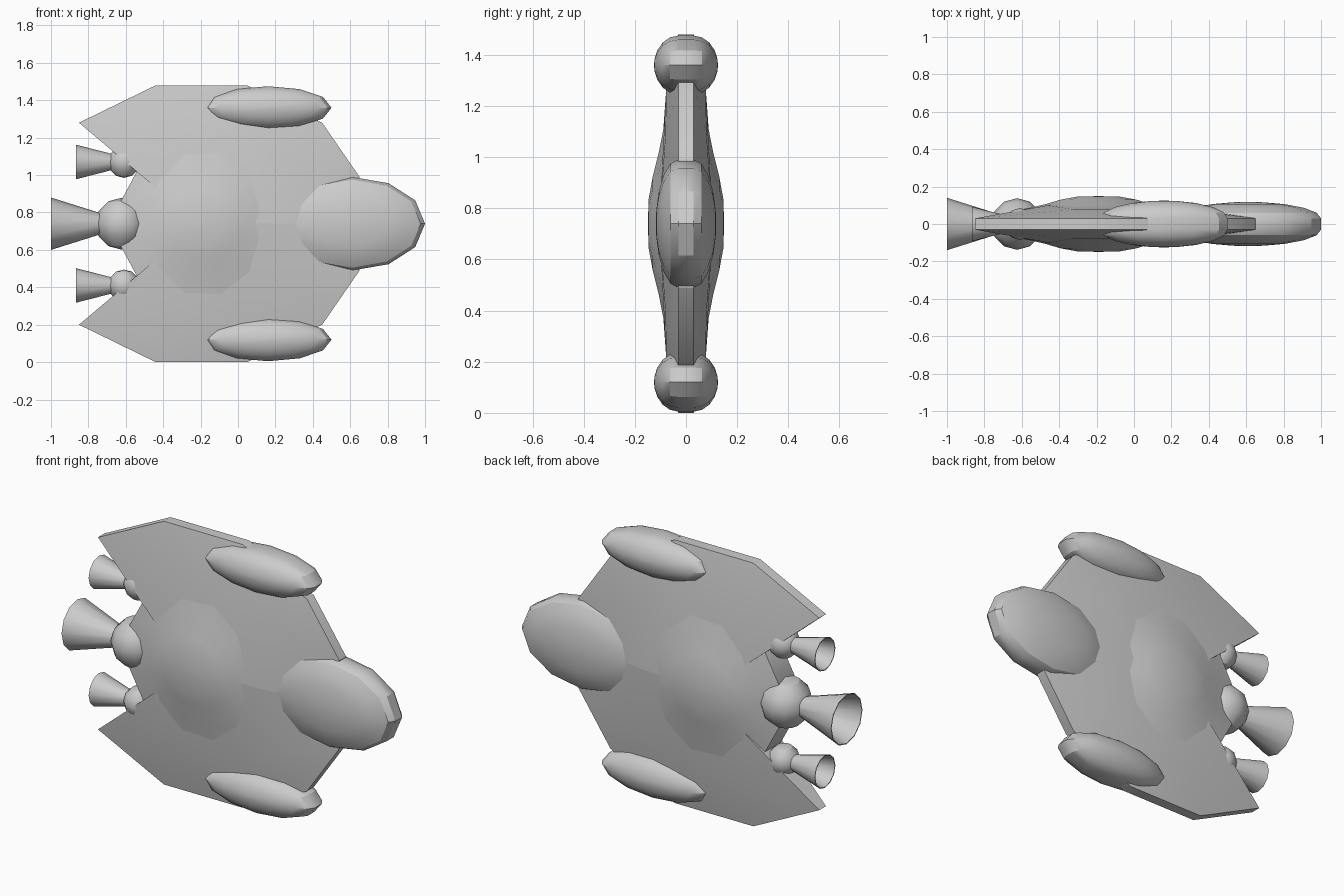
import bpy
import bmesh
from math import cos, sin, pi, radians

cube = bpy.data.objects.get("Cube")
if cube:
    bpy.data.objects.remove(cube, do_unlink=True)

MID = 0.74   # height of the ship's long axis
SIDES = 12

grey = bpy.data.materials.new("hull_grey")
grey.use_nodes = True
grey.diffuse_color = (0.6, 0.6, 0.6, 1)
grey.node_tree.nodes["Principled BSDF"].inputs["Base Color"].default_value = (0.6, 0.6, 0.6, 1)


def finish(name, bm, location):
    bmesh.ops.recalc_face_normals(bm, faces=bm.faces[:])
    mesh = bpy.data.meshes.new(name)
    bm.to_mesh(mesh)
    bm.free()
    mesh.materials.append(grey)
    obj = bpy.data.objects.new(name, mesh)
    obj.location = location
    bpy.context.collection.objects.link(obj)
    bpy.ops.object.select_all(action='DESELECT')
    obj.select_set(True)
    bpy.context.view_layer.objects.active = obj
    bpy.ops.object.shade_smooth_by_angle(angle=radians(30))
    return obj


def loft(name, sections, location, axis, phase=0.0, closed=False):
    """Stack elliptical rings (offset, radius a, radius b) along x or y."""
    bm = bmesh.new()
    rings = []
    for d, a, b in sections:
        ring = []
        for i in range(SIDES):
            t = phase + 2 * pi * i / SIDES
            u, v = a * cos(t), b * sin(t)
            ring.append(bm.verts.new((u, d, v) if axis == 'y' else (d, u, v)))
        rings.append(ring)
    pairs = list(zip(rings, rings[1:]))
    if closed:
        pairs.append((rings[-1], rings[0]))
    for r, s in pairs:
        for i in range(SIDES):
            j = (i + 1) % SIDES
            bm.faces.new((r[i], r[j], s[j], s[i]))
    if not closed:
        bm.faces.new(rings[0])
        bm.faces.new(rings[-1])
    return finish(name, bm, location)


def mirrored(half):
    """Reflect a half profile, running from rim to crown, across y = 0."""
    return [(-d, a, b) for d, a, b in reversed(half)] + half


def lens(name, x, z, rx, rz, bulge):
    edge = 0.03
    half = []
    for deg in (0, 20, 40, 60, 78):
        t = radians(deg)
        half.append((edge + bulge * sin(t), rx * cos(t), rz * cos(t)))
    half.append((edge + bulge, rx * 0.01, rz * 0.01))
    loft(name, mirrored(half), (x, 0, MID + z), 'y')


def wing(name, side):
    """Tapered half hull: thin outer rim swelling toward the centre."""
    rim = [(0.65, 0), (0.65, 0.25), (0.45, 0.54), (0.05, 0.74), (-0.44, 0.74), (-0.85, 0.54)]
    points = [(x, 0.03, z) for x, z in rim]
    points += [(-0.46, 0.10, 0.21), (-0.21, 0.11, 0), (0.2, 0.105, 0),
               (-0.32, 0.077, 0.53), (0.0, 0.077, 0.53), (0.25, 0.08, 0.35)]
    bm = bmesh.new()
    for x, y, z in points:
        for s in (1, -1):
            bm.verts.new((x, s * y, side * z))
    result = bmesh.ops.convex_hull(bm, input=bm.verts[:])
    inner = [v for v in result["geom_interior"] if isinstance(v, bmesh.types.BMVert)]
    bmesh.ops.delete(bm, geom=inner, context='VERTS')
    finish(name, bm, (0, 0, MID))


def engine(name, z, ball_x, ball_r, bell_x, throat_x, mouth_r, throat_r):
    # Round housing
    bm = bmesh.new()
    bmesh.ops.create_uvsphere(bm, u_segments=SIDES, v_segments=6, radius=ball_r)
    finish(name + "_housing", bm, (ball_x, 0, MID + z))
    # Hollow flared bell
    wall = 0.005
    sections = [(throat_x, throat_r, throat_r), (bell_x, mouth_r, mouth_r),
                (bell_x, mouth_r - wall, mouth_r - wall),
                (throat_x, throat_r - wall, throat_r - wall)]
    loft(name + "_bell", sections, (0, 0, MID + z), 'x', closed=True)


# Hull halves and central raised body
wing("upper_wing", 1)
wing("lower_wing", -1)
body = [(0.07, 0.45, 0.48), (0.107, 0.29, 0.285), (0.13, 0.21, 0.19),
        (0.146, 0.12, 0.1), (0.149, 0.003, 0.003)]
loft("central_body", mirrored(body), (-0.19, 0, MID), 'y', phase=pi / SIDES)

# Nose pod and the two side pods
lens("nose_pod", 0.61, 0, 0.39, 0.25, 0.088)
for label, side in (("upper", 1), ("lower", -1)):
    lens(label + "_side_pod", 0.16, side * 0.62, 0.34, 0.115, 0.095)
    engine(label + "_engine", side * 0.33, -0.61, 0.085, -0.865, -0.67, 0.092, 0.042)

# Main engine
engine("main_engine", 0, -0.625, 0.138, -1.0, -0.73, 0.14, 0.055)
